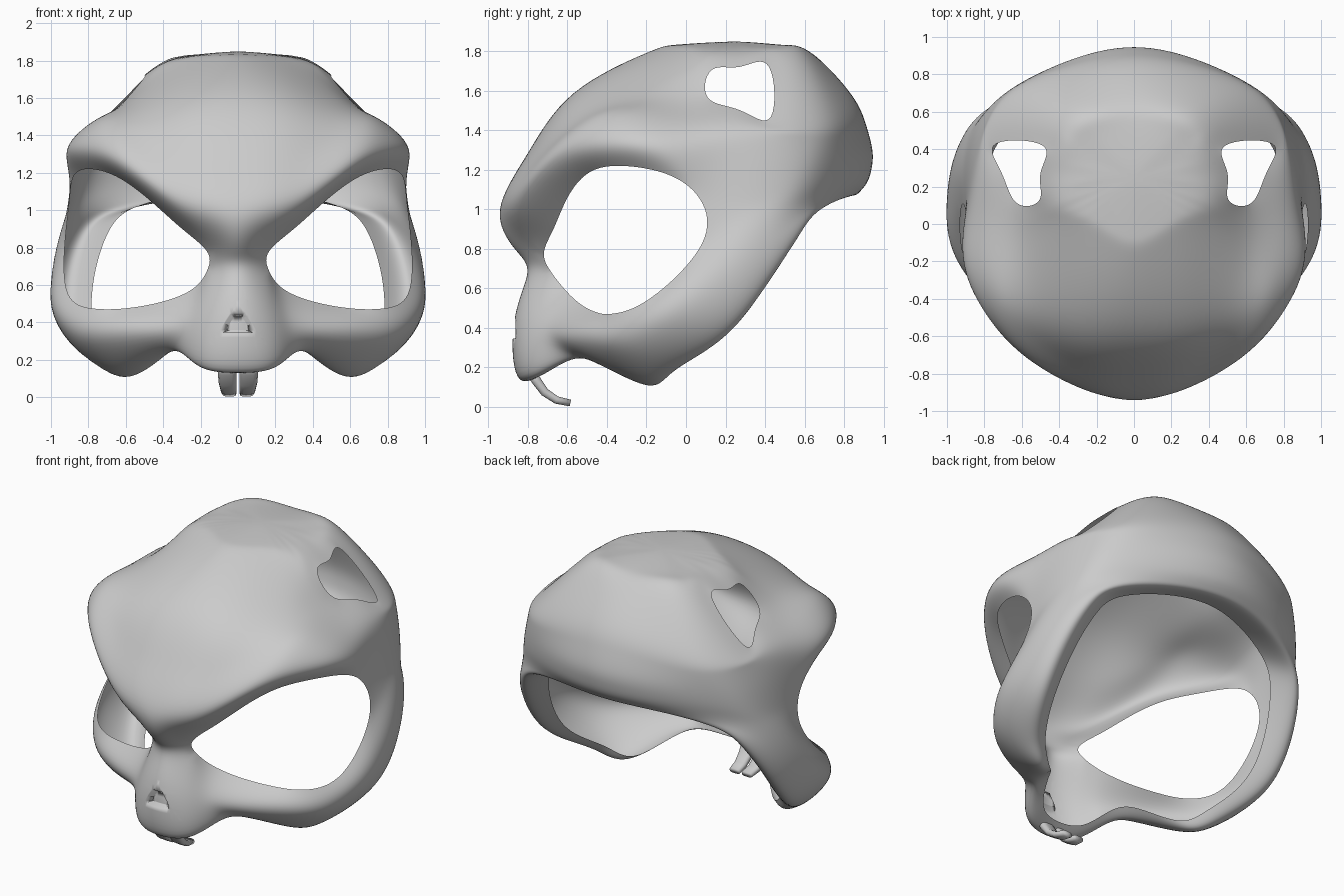
import bpy, bmesh, math
from mathutils import Vector

if "Cube" in bpy.data.objects:
    bpy.data.objects.remove(bpy.data.objects["Cube"])

bone = bpy.data.materials.new("bone grey")
bone.diffuse_color = (0.6, 0.6, 0.6, 1)
bone.use_nodes = True
bone.node_tree.nodes["Principled BSDF"].inputs["Base Color"].default_value = bone.diffuse_color
LAST = 12            # columns run from the front centre (0) round the right side to the back (12)


def finish(name, mesh):
    ob = bpy.data.objects.new(name, mesh)
    bpy.context.collection.objects.link(ob)
    mesh.materials.clear()
    mesh.materials.append(bone)
    for p in mesh.polygons:
        p.use_smooth = True
    return ob


def rail(keys):
    """Smooth path through a few key points, one point per column, mirrored at both ends."""
    k = {i: Vector(p) for i, p in keys.items()}
    for i, p in list(k.items()):
        m = Vector((-p.x, p.y, p.z))
        k[-i] = m if i else p
        k[2 * LAST - i] = m if i != LAST else p
    ids = sorted(k)

    def slope(n):
        a, b, c = ids[n - 1], ids[n], ids[n + 1]
        s0, s1 = (k[b] - k[a]) / (b - a), (k[c] - k[b]) / (c - b)
        return (s0 * (c - b) + s1 * (b - a)) / (c - a)
    out = []
    for i in range(LAST + 1):
        if i in k:
            out.append(k[i])
            continue
        n = max(j for j in range(len(ids)) if ids[j] < i)
        a, b = ids[n], ids[n + 1]
        h, t = b - a, (i - a) / (b - a)
        out.append(k[a] * (2*t**3 - 3*t*t + 1) + slope(n) * h * (t**3 - 2*t*t + t)
                   + k[b] * (3*t*t - 2*t**3) + slope(n + 1) * h * (t**3 - t*t))
    return out


# Guide curves of the mask, from the crown down to the open lower edge
crown = rail({0: (0, -.2, 1.79), 3: (.3, -.06, 1.77), 6: (.5, .13, 1.71),
              8: (.48, .42, 1.73), 10: (.32, .6, 1.78), 12: (0, .66, 1.77)})
forehead = rail({0: (0, -.57, 1.59), 2: (.32, -.52, 1.57), 4: (.58, -.26, 1.56),
                 6: (.63, .11, 1.56), 8: (.745, .43, 1.46), 10: (.55, .72, 1.5), 12: (0, .84, 1.58)})
brow_top = rail({0: (0, -.8, 1.28), 2: (.36, -.73, 1.3), 4: (.7, -.43, 1.48),
                 6: (.82, 0, 1.43), 8: (.82, .42, 1.38), 10: (.62, .74, 1.36), 12: (0, .91, 1.43)})
brow = rail({0: (0, -.94, 1.0), 2: (.33, -.86, 1.05), 4: (.72, -.58, 1.31), 5: (.88, -.32, 1.34),
             7: (.89, .12, 1.25), 9: (.81, .56, 1.22), 10: (.66, .72, 1.25), 12: (0, .945, 1.3)})
eye_top = rail({0: (0, -.87, .8), 1: (.165, -.72, .78), 2: (.3, -.67, .9), 4: (.65, -.5, 1.18),
                5: (.8, -.34, 1.22), 6: (.88, -.1, 1.18), 7: (.9, .07, 1.05),
                9: (.85, .52, 1.09), 10: (.68, .7, 1.15), 12: (0, .94, 1.21)})
eye_low = rail({0: (0, -.8, .68), 1: (.165, -.68, .68), 2: (.24, -.6, .58), 4: (.6, -.44, .475),
                5: (.77, -.36, .475), 6: (.91, -.18, .55), 7: (.925, .08, .82),
                9: (.87, .5, 1.0), 10: (.69, .68, 1.08), 12: (0, .92, 1.14)})
cheek = rail({0: (0, -.87, .45), 1: (.17, -.8, .43), 2: (.28, -.7, .38), 4: (.66, -.48, .32),
              5: (.86, -.3, .32), 6: (.985, -.08, .45), 7: (1.0, .12, .6),
              9: (.87, .52, .92), 10: (.69, .67, 1.02), 12: (0, .88, 1.09)})
edge = rail({0: (0, -.85, .15), 1: (.2, -.79, .17), 2: (.32, -.6, .25), 3: (.44, -.42, .21),
             4: (.62, -.22, .115), 5: (.76, -.1, .18), 7: (.93, .25, .42),
             9: (.82, .57, .86), 10: (.67, .65, .98), 12: (0, .83, 1.07)})
pole = Vector((0, .25, 1.85))
top = [Vector((p.x * .68, .25 + (p.y - .25) * .68, 1.85 - .3 * (1.85 - p.z))) for p in crown]
lip = [Vector((p.x * .84, p.y * .84, p.z + .03)) for p in edge]
rows = [top, crown, forehead, brow_top, brow, eye_top, eye_low, cheek, edge, lip]

# Cage: full ring of columns, leaving out the eye and side holes
N = 2 * LAST
points = [pole]
for r in rows:
    points += r + [Vector((-r[i].x, r[i].y, r[i].z)) for i in range(LAST - 1, 0, -1)]
faces = []
for c in range(N):
    d = (c + 1) % N
    side = min(c, N - 1 - c)
    faces.append((0, 1 + c, 1 + d))
    for r in range(len(rows) - 1):
        if (r == 5 and 1 <= side <= 6) or (r == 1 and side in (6, 7)):
            continue
        u, l = 1 + r * N, 1 + (r + 1) * N
        faces.append((l + c, l + d, u + d, u + c))
cage = bpy.data.meshes.new("mask_cage")
cage.from_pydata(points, [], faces)
cage_ob = finish("mask_cage", cage)
sub = cage_ob.modifiers.new("smooth", 'SUBSURF')
sub.levels = sub.render_levels = 1


def smoothed():
    cage.update()
    cage_ob.update_tag()
    bpy.context.view_layer.update()
    dg = bpy.context.evaluated_depsgraph_get()
    return bpy.data.meshes.new_from_object(cage_ob.evaluated_get(dg))


# Push the cage out so that the smooth surface passes through the guide curves
for _ in range(4):
    m = smoothed()
    for i, p in enumerate(points):
        cage.vertices[i].co += (p - m.vertices[i].co) * .8
    bpy.data.meshes.remove(m)
sub.levels = sub.render_levels = 3
mask = smoothed()
bpy.data.objects.remove(cage_ob)

# Nostril: cut a rounded triangle into the snout and sink it
bm = bmesh.new()
bm.from_mesh(mask)
outline = [(-.085, .345), (.085, .345), (.075, .39), (.035, .45), (-.035, .45), (-.075, .39)]


def near(f):
    c = f.calc_center_median()
    return abs(c.x) < .15 and c.y < -.7 and .26 < c.z < .54


planes = []
for (x0, z0), (x1, z1) in zip(outline, outline[1:] + outline[:1]):
    co, no = Vector((x0, 0, z0)), Vector((z1 - z0, 0, -(x1 - x0)))
    planes.append((co, no))
    fs = [f for f in bm.faces if near(f)]
    geom = fs + list({e for f in fs for e in f.edges}) + list({v for f in fs for v in f.verts})
    bmesh.ops.bisect_plane(bm, geom=geom, plane_co=co, plane_no=no)
inside = [f for f in bm.faces if near(f)
          and all((f.calc_center_median() - co).dot(no) < 0 for co, no in planes)]
if inside:
    bmesh.ops.inset_region(bm, faces=inside, thickness=.012, depth=-.04)
bm.to_mesh(mask)
bm.free()
finish("skull_mask", mask)


# Two front teeth curving backwards
def tooth(name, s):
    prof = [(-.8, .2, .1, .055), (-.755, .13, .1, .05), (-.715, .075, .095, .045),
            (-.655, .035, .085, .04), (-.585, .02, .075, .035)]
    bm = bmesh.new()
    rings = []
    for i, (y, z, w, t) in enumerate(prof):
        a, b = prof[max(i - 1, 0)], prof[min(i + 1, len(prof) - 1)]
        d = Vector((b[0] - a[0], b[1] - a[1])).normalized()
        ring = []
        for k in range(10):
            q = 2 * math.pi * k / 10
            cx, ct = [math.copysign(abs(v) ** .6, v) for v in (math.cos(q), math.sin(q))]
            h = ct * t / 2
            ring.append(bm.verts.new((s * (.008 + w / 2 + cx * w / 2), y - d.y * h, z + d.x * h)))
        rings.append(ring)
    for a, b in zip(rings, rings[1:]):
        for k in range(10):
            bm.faces.new((a[k], a[(k + 1) % 10], b[(k + 1) % 10], b[k]))
    bm.faces.new(rings[0])
    bm.faces.new(rings[-1])
    bmesh.ops.recalc_face_normals(bm, faces=bm.faces)
    me = bpy.data.meshes.new(name)
    bm.to_mesh(me)
    bm.free()
    finish(name, me)


tooth("front_tooth_right", 1)
tooth("front_tooth_left", -1)
